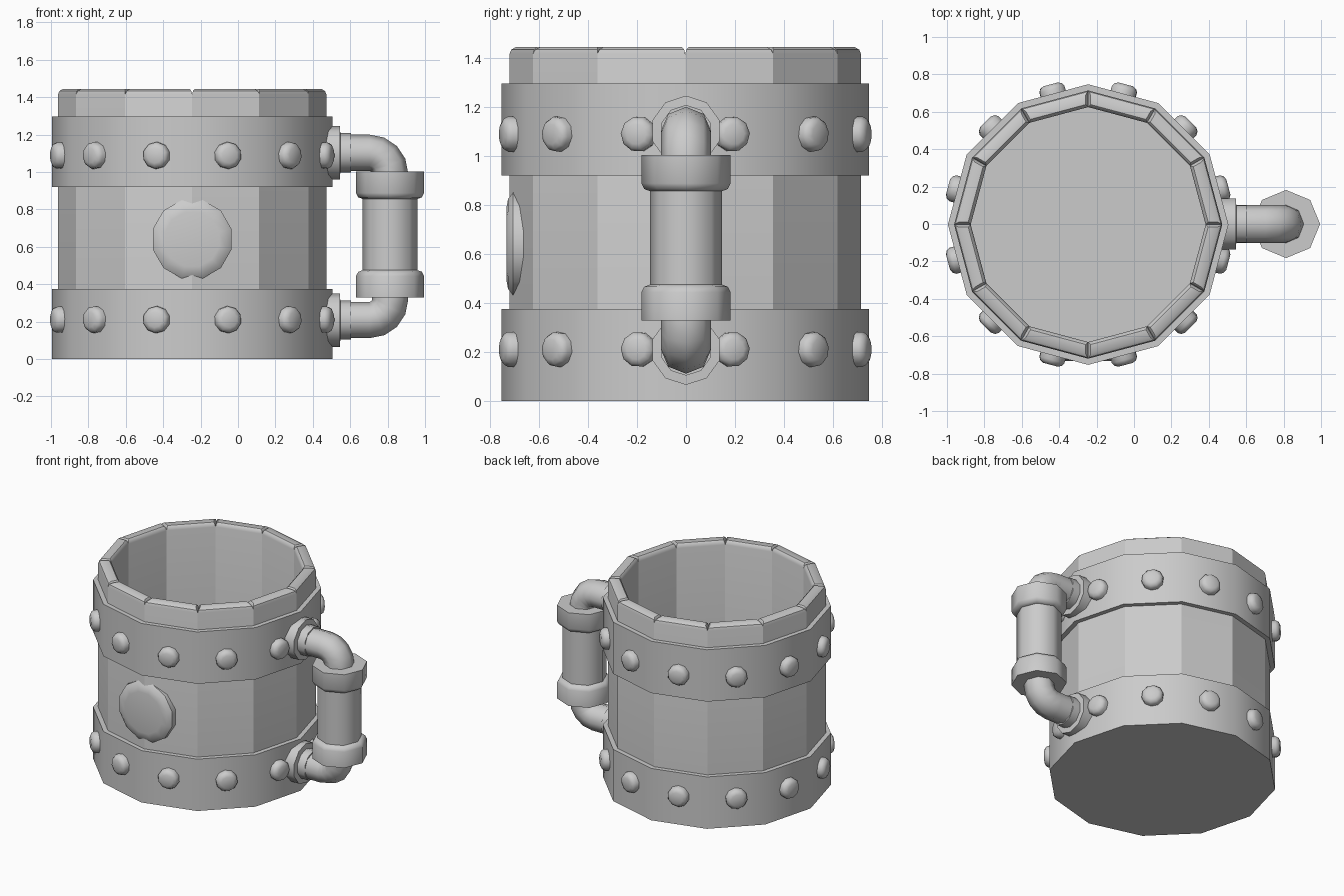
import bpy, bmesh
from math import sin, cos, pi, radians
from mathutils import Vector, Matrix

if "Cube" in bpy.data.objects:
    bpy.data.objects.remove(bpy.data.objects["Cube"])

CX, CY = -0.245, -0.003          # axis of the mug body


def finish(bm, name, angle=50):
    bmesh.ops.recalc_face_normals(bm, faces=bm.faces)
    me = bpy.data.meshes.new(name)
    bm.to_mesh(me)
    bm.free()
    ob = bpy.data.objects.new(name, me)
    bpy.context.collection.objects.link(ob)
    bpy.ops.object.select_all(action='DESELECT')
    ob.select_set(True)
    bpy.context.view_layer.objects.active = ob
    bpy.ops.object.shade_smooth_by_angle(angle=radians(angle))
    return ob


def skin(bm, rings, closed=False):
    """Join rings of points into a tube, capped or closed on itself."""
    rv = [[bm.verts.new(p) for p in r] for r in rings]
    n = len(rv[0])
    pairs = list(zip(rv, rv[1:])) + ([(rv[-1], rv[0])] if closed else [])
    for a, b in pairs:
        for i in range(n):
            j = (i + 1) % n
            bm.faces.new((a[i], a[j], b[j], b[i]))
    if not closed:
        bm.faces.new(rv[0])
        bm.faces.new(rv[-1])


def lathe(name, profile, n, loc, axis=(0, 0, 1), closed=False, phase=0.0):
    """Spin (radius, height) points about an axis through loc."""
    q = Vector((0, 0, 1)).rotation_difference(Vector(axis))
    rings = [[Vector(loc) + q @ Vector((r * cos(2 * pi * i / n + phase),
                                        r * sin(2 * pi * i / n + phase), h))
              for i in range(n)] for r, h in profile]
    bm = bmesh.new()
    skin(bm, rings, closed)
    return finish(bm, name)


# Staves: twelve wedge boards with chamfered tops
def stave(k):
    a0, a1 = radians(30 * k), radians(30 * k + 30)

    def quad(ro, ri, z, inset):
        pts = []
        for r, s in ((ro, 0), (ro, 1), (ri, 1), (ri, 0)):
            p0 = Vector((r * cos(a0), r * sin(a0), z))
            p1 = Vector((r * cos(a1), r * sin(a1), z))
            d = (p1 - p0).normalized() * inset
            pts.append((p1 - d if s else p0 + d) + Vector((CX, CY, 0)))
        return pts
    bm = bmesh.new()
    skin(bm, [quad(0.717, 0.628, 0.02, 0), quad(0.717, 0.628, 1.415, 0),
              quad(0.711, 0.634, 1.433, 0.005), quad(0.695, 0.645, 1.443, 0.014)])
    finish(bm, f"stave_{k + 1}", 35)


for k in range(12):
    stave(k)

# Hoops and floor
for name, z0 in (("lower_hoop", 0.0), ("upper_hoop", 0.92)):
    lathe(name, [(0.75, z0), (0.75, z0 + 0.375), (0.69, z0 + 0.375), (0.69, z0)],
          12, (CX, CY, 0), closed=True)
lathe("floor", [(0.70, 0.0), (0.70, 0.06)], 12, (CX, CY, 0))

# Rivets at the middle of each hoop face
for row, z in (("lower", 0.21), ("upper", 1.088)):
    for k in range(12):
        a = radians(15 + 30 * k)
        d = Vector((cos(a), sin(a), 0))
        lathe(f"{row}_rivet_{k + 1}",
              [(0.072, -0.02), (0.072, 0.025), (0.062, 0.042), (0.042, 0.052)],
              10, Vector((CX, CY, z)) + d * 0.724, d)

# Round plaque on the front
lathe("front_plaque", [(0.217, 0.0), (0.217, 0.045), (0.19, 0.066), (0.15, 0.073)],
      12, (CX, -0.66, 0.64), (0, -1, 0), phase=pi / 12)

# Handle pipe with two elbows
HX, R, Z_TOP, Z_BOT = 0.813, 0.11, 1.102, 0.208
path = [(0.49, Z_TOP, pi / 2)]
path += [(HX - R + R * cos(t), Z_TOP - R + R * sin(t), t)
         for t in (pi / 2 * (1 - i / 4) for i in range(5))]
path += [(HX - R + R * cos(t), Z_BOT + R + R * sin(t), t)
         for t in (-pi / 2 * i / 4 for i in range(5))]
path += [(0.49, Z_BOT, -pi / 2)]
bm = bmesh.new()
skin(bm, [[(x + 0.097 * cos(2 * pi * i / 8) * cos(t), 0.102 * sin(2 * pi * i / 8),
            z + 0.097 * cos(2 * pi * i / 8) * sin(t)) for i in range(8)]
          for x, z, t in path])
finish(bm, "handle_pipe")

# Flanges where the pipe meets the body
for row, z in (("lower", Z_BOT), ("upper", Z_TOP)):
    lathe(f"{row}_flange", [(0.143, -0.05), (0.143, 0.045), (0.105, 0.047), (0.105, 0.105)],
          10, (0.5, 0, z), (1, 0, 0))

# Grip sleeve and its two end collars
lathe("grip", [(0.147, 0.42), (0.147, 0.90)], 8, (HX, 0, 0))
for row, z, s in (("lower", 0.328, 1), ("upper", 1.002, -1)):
    lathe(f"{row}_collar", [(0.182, 0), (0.182, s * 0.115), (0.17, s * 0.138), (0.145, s * 0.147)],
          8, (HX, 0, z))
